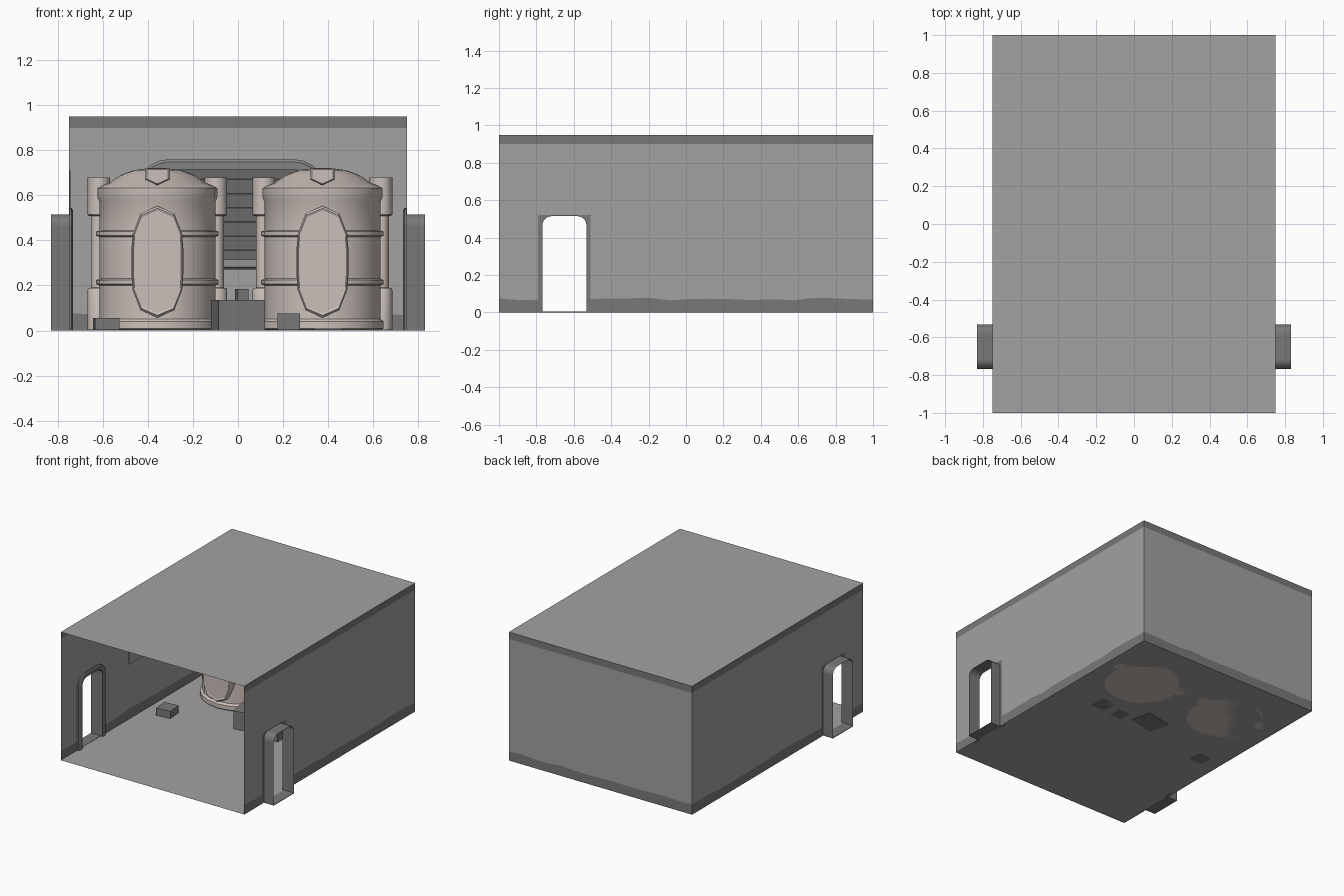
import bpy, bmesh, math, random
from mathutils import Matrix, Vector

if "Cube" in bpy.data.objects:
    bpy.data.objects.remove(bpy.data.objects["Cube"])

random.seed(4)


def material(name, r, g, b):
    m = bpy.data.materials.new(name)
    m.diffuse_color = (r, g, b, 1)
    m.use_nodes = True
    m.node_tree.nodes["Principled BSDF"].inputs["Base Color"].default_value = m.diffuse_color
    return m


WALL = material("wall grey", 0.36, 0.36, 0.36)
TRIM = material("dark grey trim", 0.19, 0.19, 0.19)
FRAME = material("window grey", 0.26, 0.27, 0.27)
TANK = material("tank beige", 0.60, 0.53, 0.49)


def finish(name, bm, mats, smooth=False, normals=True):
    if normals:
        bmesh.ops.recalc_face_normals(bm, faces=bm.faces)
    me = bpy.data.meshes.new(name)
    bm.to_mesh(me)
    bm.free()
    for m in mats:
        me.materials.append(m)
    ob = bpy.data.objects.new(name, me)
    bpy.context.collection.objects.link(ob)
    if smooth:
        bpy.ops.object.select_all(action='DESELECT')
        ob.select_set(True)
        bpy.context.view_layer.objects.active = ob
        bpy.ops.object.shade_smooth_by_angle(angle=math.radians(35))
    return ob


def loft(name, loops, mat, closed=True, wrap=False, caps=False, smooth=False):
    """Skin a series of equal-length point loops."""
    bm = bmesh.new()
    rows = [[bm.verts.new(p) for p in loop] for loop in loops]
    n = len(rows[0])
    pairs = list(zip(rows, rows[1:]))
    if wrap:
        pairs.append((rows[-1], rows[0]))
    for a, b in pairs:
        for i in range(n if closed else n - 1):
            j = (i + 1) % n
            bm.faces.new((a[i], a[j], b[j], b[i]))
    if caps:
        bm.faces.new(rows[0])
        bm.faces.new(rows[-1])
    return finish(name, bm, [mat], smooth)


def lathe(name, cx, cy, profile, mat, n=20):
    loops = [[(cx + r * math.cos(math.tau * i / n), cy + r * math.sin(math.tau * i / n), z)
              for i in range(n)] for r, z in profile]
    return loft(name, loops, mat, caps=True, smooth=True)


def box(name, loc, size, mat, rot=(0, 0, 0)):
    bm = bmesh.new()
    bmesh.ops.create_cube(bm, size=1, matrix=Matrix.Diagonal((*size, 1)))
    ob = finish(name, bm, [mat])
    ob.location, ob.rotation_euler = loc, rot
    return ob


def wall(name, us, place, hole=None):
    """Banded wall sheet: wavy dark skirting, grey middle, dark top strip."""
    bm = bmesh.new()
    cols = []
    for u in us:
        wave = 0.07 + random.uniform(-0.006, 0.008)
        cols.append([bm.verts.new(place(u, z)) for z in (0, wave, 0.52, 0.9, 0.95)])
    for (ua, a), (ub, b) in zip(zip(us, cols), zip(us[1:], cols[1:])):
        for k in range(4):
            if hole and k < 2 and hole[0] < (ua + ub) / 2 < hole[1]:
                continue
            f = bm.faces.new((a[k], b[k], b[k + 1], a[k + 1]))
            f.material_index = 1 if k in (0, 3) else 0
    finish(name, bm, [WALL, TRIM])


# Room shell, open at the front
DOOR_Y = -0.65
ys = [-1, -0.9, -0.79, -0.51] + [-0.51 + 1.51 * i / 14 for i in range(1, 15)]
for s, side in ((-1, "left"), (1, "right")):
    wall(side + "_wall", ys, lambda u, z: (0.75 * s, u, z), (-0.79, -0.51))
wall("back_wall", [-0.75 + 1.5 * i / 14 for i in range(15)], lambda u, z: (u, 1, z))
for name, z in (("floor", 0.002), ("ceiling", 0.95)):
    bm = bmesh.new()
    bm.faces.new([bm.verts.new(p) for p in
                  ((-0.75, -1, z), (0.75, -1, z), (0.75, 1, z), (-0.75, 1, z))])
    finish(name, bm, [WALL])


def arch(half, top, r, n=5):
    """Rounded doorway outline as (y offset, z)."""
    pts = [(-half, 0.0)]
    for c, a0 in ((-half + r, 180), (half - r, 90)):
        for i in range(n + 1):
            a = math.radians(a0 - 90 * i / n)
            pts.append((c + r * math.cos(a), top - r + r * math.sin(a)))
    return pts + [(half, 0.0)]


# Doorways: raised inner frame, short outer tunnel, threshold
for s, side in ((-1, "left"), (1, "right")):
    def at(pts, x):
        return [(s * x, DOOR_Y + y, z) for y, z in pts]
    outer, mid, inner = arch(0.16, 0.545, 0.08), arch(0.145, 0.535, 0.07), arch(0.118, 0.515, 0.05)
    loft(side + "_door_frame",
         [at(outer, 0.749), at(outer, 0.740), at(mid, 0.733), at(inner, 0.735), at(inner, 0.749)],
         TRIM, closed=False, wrap=True)
    loft(side + "_door_tunnel", [at(inner, 0.745), at(inner, 0.83)], TRIM, closed=False)
    box(side + "_threshold", (s * 0.79, DOOR_Y, 0.002), (0.08, 0.235, 0.004), TRIM)


def rounded_rect(hw, hh, r, n=5):
    pts = []
    for sx, sz, a0 in ((1, 1, 0), (-1, 1, 90), (-1, -1, 180), (1, -1, 270)):
        for i in range(n + 1):
            a = math.radians(a0 + 90 * i / n)
            pts.append((sx * (hw - r) + r * math.cos(a), sz * (hh - r) + r * math.sin(a)))
    return pts


# Shuttered back window
WX, WZ = -0.03, 0.515
ro, rm, ri = (rounded_rect(0.412 - d, 0.245 - d, 0.13 - d) for d in (0, 0.012, 0.045))
loft("window_frame", [[(WX + x, y, WZ + z) for x, z in pts] for pts, y in
                      ((ro, 0.998), (ro, 0.965), (rm, 0.95), (ri, 0.955), (ri, 0.998))],
     FRAME, wrap=True)
loft("window_back", [[(WX + x, y, WZ + z) for x, z in ri] for y in (0.99, 0.995)], TRIM, caps=True)
for i in range(7):
    z = 0.325 + i * 0.063
    half = 0.34 if i in (0, 6) else 0.365
    box(f"shutter_slat_{i + 1}", (WX, 0.975, z), (2 * half, 0.008, 0.064), TRIM, (0.25, 0, 0))

# Storage tanks
TY = 0.54
BODY = [(0.262, 0.002), (0.272, 0.01), (0.272, 0.04), (0.257, 0.052),
        (0.257, 0.200), (0.272, 0.206), (0.272, 0.224), (0.257, 0.230),
        (0.257, 0.415), (0.272, 0.421), (0.272, 0.439), (0.257, 0.445),
        (0.257, 0.570), (0.266, 0.590), (0.266, 0.632), (0.245, 0.645),
        (0.215, 0.655), (0.165, 0.690), (0.105, 0.712), (0.03, 0.722)]
quarter = [(0.0, 0.2475), (0.075, 0.215), (0.110, 0.125), (0.115, 0.06)]
half_out = quarter + [(x, -z) for x, z in reversed(quarter)]
PANEL = half_out + [(-x, z) for x, z in reversed(half_out[1:-1])]
CLIP = [(-0.055, 0.72), (0.055, 0.72), (0.055, 0.67), (0.0, 0.645), (-0.055, 0.67)]
for cx, side in ((-0.358, "left"), (0.375, "right")):
    lathe(side + "_tank_body", cx, TY, BODY, TANK)
    # raised oval front panel with bevelled rim
    loft(side + "_tank_panel",
         [[(cx + x * k, TY - d, 0.305 + z * k) for x, z in PANEL]
          for k, d in ((1, 0.20), (1, 0.278), (0.96, 0.288), (0.92, 0.284))], TANK, caps=True)
    # lid clip on the shoulder
    loft(side + "_tank_clip", [[(cx + x * k, TY - d, 0.69 + (z - 0.69) * k) for x, z in CLIP]
                               for k, d in ((1, 0.08), (1, 0.262), (0.85, 0.27))], TANK, caps=True)
    # side posts with thick sleeves at top and bottom
    for s, lr in ((-1, "left"), (1, "right")):
        lathe(f"{side}_tank_{lr}_post", cx + s * 0.26, TY + 0.08,
              [(0.05, 0.002), (0.05, 0.18), (0.046, 0.188), (0.035, 0.19), (0.035, 0.508),
               (0.046, 0.51), (0.05, 0.515), (0.05, 0.68)], TANK, 12)

# Loose boxes on the floor
box("crate", (0.0, 0.17, 0.0675), (0.21, 0.16, 0.135), TRIM, (0, 0, math.radians(12)))
box("crate_top_box", (0.016, 0.18, 0.16), (0.05, 0.05, 0.05), TRIM, (0, 0, math.radians(12)))
box("left_small_box", (-0.585, 0.01, 0.029), (0.11, 0.11, 0.054), TRIM, (0, 0, math.radians(5)))
box("right_small_box", (0.225, 0.12, 0.039), (0.10, 0.10, 0.074), TRIM)
box("floor_plate", (0.40, 0.15, 0.005), (0.12, 0.12, 0.006), TRIM)

# Flat notice panel on the left wall
box("wall_panel", (-0.746, 0.02, 0.56), (0.006, 0.46, 0.30), WALL)
